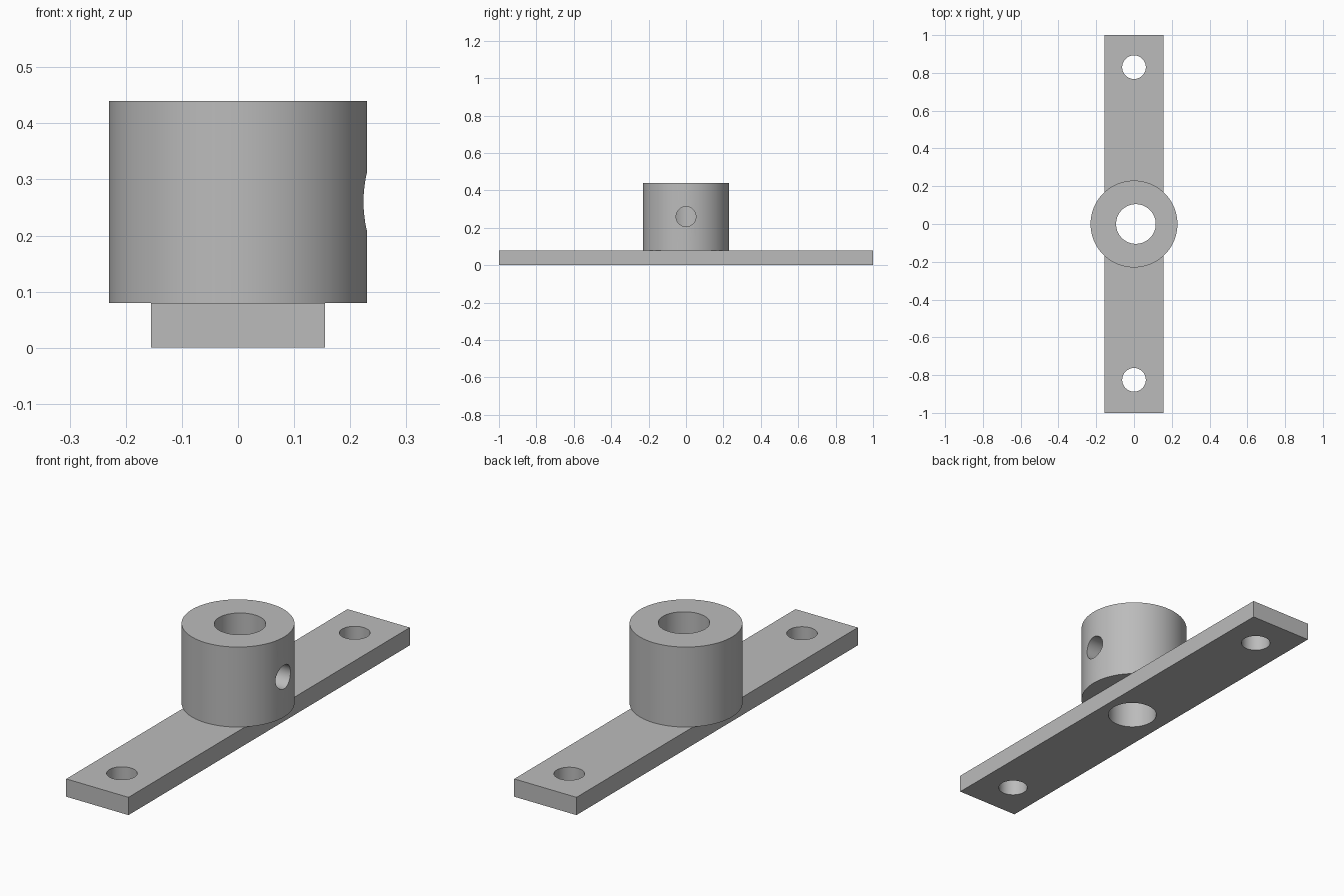
import bpy
import math

cube = bpy.data.objects.get("Cube")
if cube:
    bpy.data.objects.remove(cube, do_unlink=True)

# One plain metal colour
grey = bpy.data.materials.new("plain_grey")
grey.use_nodes = True
colour = (0.5, 0.5, 0.5, 1)
grey.diffuse_color = colour
grey.node_tree.nodes["Principled BSDF"].inputs["Base Color"].default_value = colour

BAR_TOP, COLLAR_TOP = 0.08, 0.44


def cylinder(name, radius, depth, location, rotation=(0, 0, 0)):
    bpy.ops.mesh.primitive_cylinder_add(vertices=96, radius=radius, depth=depth,
                                        location=location, rotation=rotation)
    obj = bpy.context.object
    obj.name = name
    obj.data.materials.append(grey)
    return obj


def drill(obj, cutters):
    """Cut the holes, apply the result and smooth the round walls."""
    bpy.ops.object.select_all(action="DESELECT")
    bpy.context.view_layer.objects.active = obj
    obj.select_set(True)
    for cutter in cutters:
        mod = obj.modifiers.new(cutter.name, "BOOLEAN")
        mod.operation = "DIFFERENCE"
        mod.solver = "EXACT"
        mod.object = cutter
        bpy.ops.object.modifier_apply(modifier=mod.name)
    bpy.ops.object.shade_smooth_by_angle(angle=math.radians(30))


# Flat mounting bar
bpy.ops.mesh.primitive_cube_add(size=1, location=(0, 0, BAR_TOP / 2))
bar = bpy.context.object
bar.name = "mounting_bar"
bar.scale = (0.31, 2, BAR_TOP)
bpy.ops.object.transform_apply(location=False, rotation=False, scale=True)
bar.data.materials.append(grey)

# Round collar standing on the bar
collar = cylinder("shaft_collar", 0.23, COLLAR_TOP - BAR_TOP,
                  (0, 0, (BAR_TOP + COLLAR_TOP) / 2))

# Hole cutters: shaft bore, set screw on the left side, two fixing holes
bore = cylinder("bore_cutter", 0.105, 2, (0.01, 0, 0))
set_screw = cylinder("set_screw_cutter", 0.053, 0.3, (0.2, 0, 0.26),
                     (0, math.pi / 2, 0))
fixings = [cylinder("fixing_cutter", 0.0625, 1, (0, y, 0)) for y in (-0.825, 0.83)]

drill(bar, [bore] + fixings)
drill(collar, [bore, set_screw])

for cutter in [bore, set_screw] + fixings:
    bpy.data.objects.remove(cutter, do_unlink=True)
